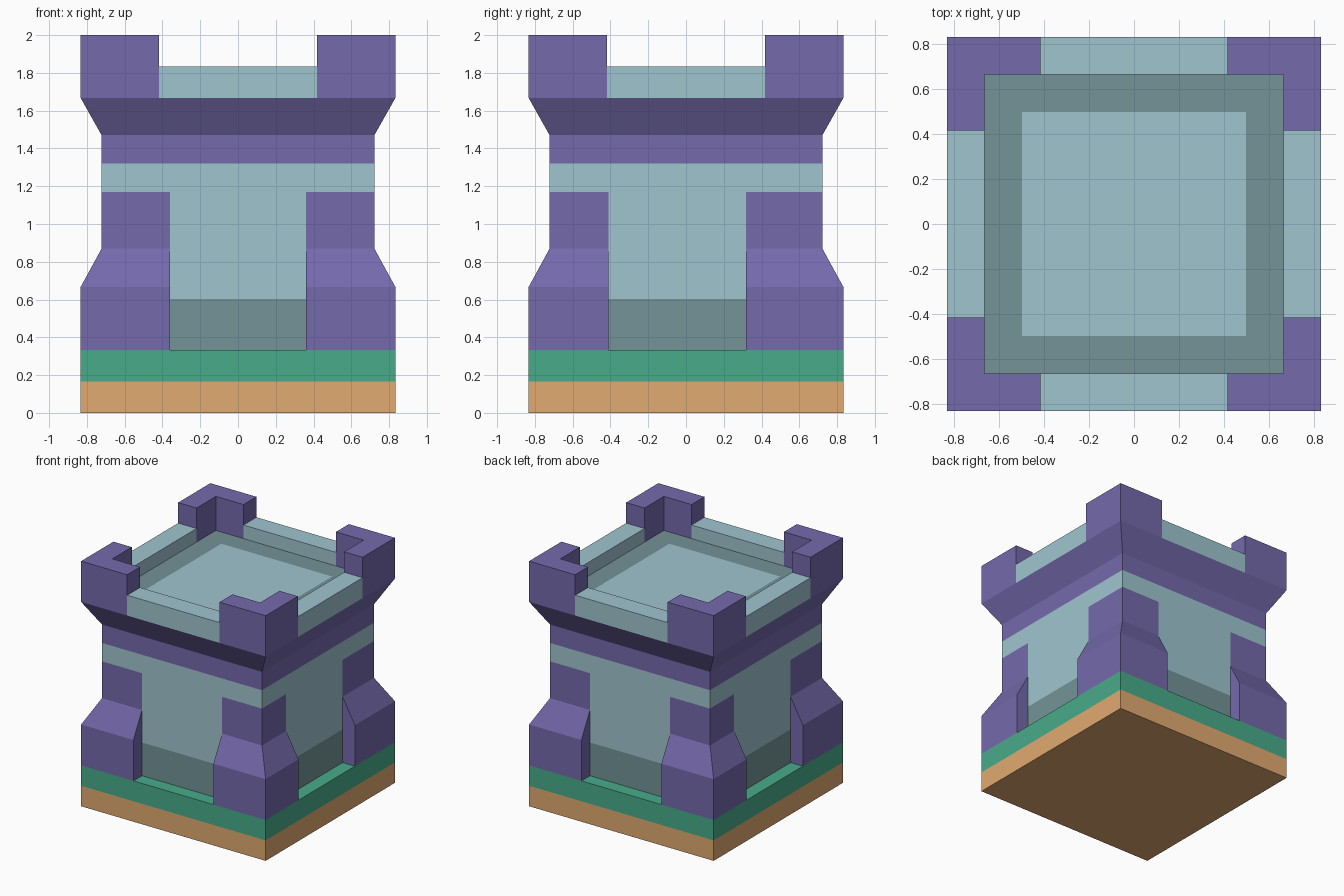
import bpy, bmesh

if "Cube" in bpy.data.objects:
    bpy.data.objects.remove(bpy.data.objects["Cube"])

def material(name, rgb):
    m = bpy.data.materials.new(name)
    m.diffuse_color = [(c / 255) ** 2.2 for c in rgb] + [1]
    m.use_nodes = True
    m.node_tree.nodes["Principled BSDF"].inputs["Base Color"].default_value = m.diffuse_color
    return m

PURPLE = material("purple", (116, 105, 170))
LIGHT = material("pale_blue", (158, 196, 206))
DARK = material("grey_blue", (115, 146, 150))
GREEN = material("green", (74, 170, 138))
ORANGE = material("orange", (225, 169, 112))

def loft(name, sections, mat):
    """Solid through stacked outlines: [(z, [(x, y), ...]), ...]"""
    bm = bmesh.new()
    rings = [[bm.verts.new((x, y, z)) for x, y in pts] for z, pts in sections]
    n = len(rings[0])
    for a, b in zip(rings, rings[1:]):
        for i in range(n):
            j = (i + 1) % n
            bm.faces.new((a[i], a[j], b[j], b[i]))
    bm.faces.new(rings[0][::-1])
    bm.faces.new(rings[-1])
    bmesh.ops.recalc_face_normals(bm, faces=bm.faces)
    me = bpy.data.meshes.new(name)
    bm.to_mesh(me)
    bm.free()
    me.materials.append(mat)
    ob = bpy.data.objects.new(name, me)
    bpy.context.collection.objects.link(ob)
    return ob

def rect(x0, x1, y0, y1):
    return [(x0, y0), (x1, y0), (x1, y1), (x0, y1)]

def square(h):
    return rect(-h, h, -h, h)

def prism(name, pts, z0, z1, mat):
    return loft(name, [(z0, pts), (z1, pts)], mat)

R, B, W = 0.833, 0.722, 0.667      # outer edge, wall, parapet inside
G, YN, YP = 0.361, 0.41, 0.317     # openings between the buttresses
Z_BASE, Z_TOP = 0.333, 1.667

# Base slabs
prism("base_slab", square(R), 0, 0.167, ORANGE)
prism("grass_slab", square(R), 0.167, Z_BASE, GREEN)

# Wall between the buttresses, cross-shaped in plan
half = [(G, -B), (G, -YN), (B, -YN), (B, YP), (G, YP), (G, B)]
cross = half + [(-x, -y) for x, y in half]
prism("wall_foot", cross, Z_BASE, 0.604, DARK)
prism("wall", cross, 0.604, 1.17, LIGHT)

# Corner buttresses, repeated by a half turn
profile = [(Z_BASE, R), (0.667, R), (0.87, B), (1.17, B)]
for s, side in ((1, "right"), (-1, "left")):
    for y_in, t, end in ((YN, -1, "a"), (YP, 1, "b")):
        loft(f"buttress_{side}_{end}",
             [(z, [(s * x, s * t * y) for x, y in rect(G, r, y_in, r)])
              for z, r in profile], PURPLE)

# Upper wall, collar and flare
prism("upper_wall", square(B), 1.17, 1.32, LIGHT)
prism("collar", square(B), 1.32, 1.47, PURPLE)
loft("flare", [(1.47, square(B)), (Z_TOP, square(R))], PURPLE)

# Roof: floor panel inside a flat border
C, Z_FLOOR = 0.417, 1.722
prism("roof_floor", square(0.5), Z_TOP, Z_FLOOR, LIGHT)
for s, d in ((1, "pos"), (-1, "neg")):
    prism(f"roof_border_x_{d}", [(s * x, y) for x, y in rect(0.5, W, -W, W)],
          Z_TOP, Z_FLOOR, DARK)
    prism(f"roof_border_y_{d}", [(x, s * y) for x, y in rect(-0.5, 0.5, 0.5, W)],
          Z_TOP, Z_FLOOR, DARK)
    # Low parapets
    prism(f"parapet_x_{d}", [(s * x, y) for x, y in rect(W, R, -C, C)],
          Z_TOP, 1.833, LIGHT)
    prism(f"parapet_y_{d}", [(x, s * y) for x, y in rect(-C, C, W, R)],
          Z_TOP, 1.833, LIGHT)
    # L-shaped corner battlements
    for t, e in ((1, "pos"), (-1, "neg")):
        ell = [(C, R), (C, W), (W, W), (W, C), (R, C), (R, R)]
        prism(f"battlement_{d}_{e}", [(s * x, t * y) for x, y in ell],
              Z_TOP, 2.0, PURPLE)
